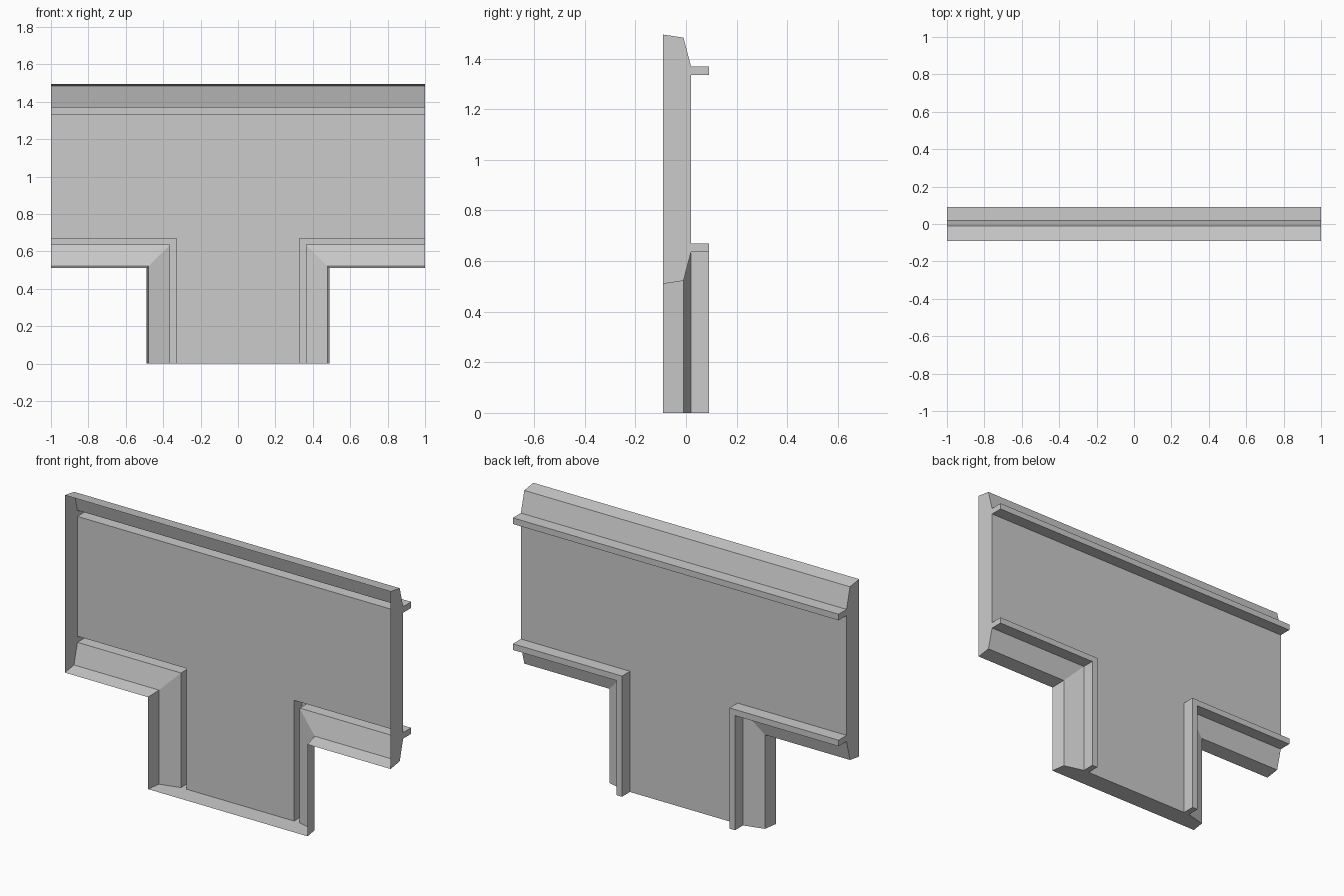
import bpy
import bmesh

cube = bpy.data.objects.get("Cube")
if cube:
    bpy.data.objects.remove(cube, do_unlink=True)

# Flat grey material
GREY = (0.6, 0.6, 0.6, 1.0)
mat = bpy.data.materials.new("plain grey")
mat.use_nodes = True
mat.diffuse_color = GREY
mat.node_tree.nodes["Principled BSDF"].inputs["Base Color"].default_value = GREY

# Main sizes of the T-shaped outline
HALF_WIDTH, TOP, ARM, STEM = 1.0, 1.495, 0.51, 0.49

# Edge profile: (inset from the outline, depth y), from open front to back panel
PROFILE = [(0, -0.09), (0.012, -0.01), (0.126, 0.02),
           (0.126, 0.09), (0.16, 0.09), (0.16, 0.02)]


def top_path(inset, y):
    return [(-HALF_WIDTH, y, TOP - inset), (HALF_WIDTH, y, TOP - inset)]


def corner_path(side):
    def path(inset, y):
        x, z = side * (STEM - inset), ARM + inset
        return [(side * HALF_WIDTH, y, z), (x, y, z), (x, y, 0)]
    return path


bm = bmesh.new()


def sweep(path):
    """Skin the edge profile along a path; return the rows of vertices."""
    rows = [[bm.verts.new(p) for p in path(d, y)] for d, y in PROFILE]
    for a, b in zip(rows, rows[1:]):
        for i in range(len(a) - 1):
            bm.faces.new((a[i], a[i + 1], b[i + 1], b[i]))
    return rows


def column(rows, i):
    return [row[i] for row in rows]


# Mitred rims: top edge and the two inner corners
top = sweep(top_path)
left = sweep(corner_path(1))
right = sweep(corner_path(-1))

# Closed ends of the arms and of the stem
for a, b in ((column(top, 1), column(left, 0)),
             (column(top, 0), column(right, 0)),
             (column(left, 2), column(right, 2))):
    bm.faces.new(a + b[::-1])

# Recessed back panel; the front stays open
panel = bm.faces.new(top[-1] + left[-1] + right[-1][::-1])

bmesh.ops.recalc_face_normals(bm, faces=bm.faces[:])
panel.normal_update()
if panel.normal.y < 0:
    bmesh.ops.reverse_faces(bm, faces=bm.faces[:])

mesh = bpy.data.meshes.new("t_panel_shell")
bm.to_mesh(mesh)
bm.free()
mesh.materials.append(mat)
shell = bpy.data.objects.new("t_panel_shell", mesh)
bpy.context.collection.objects.link(shell)
